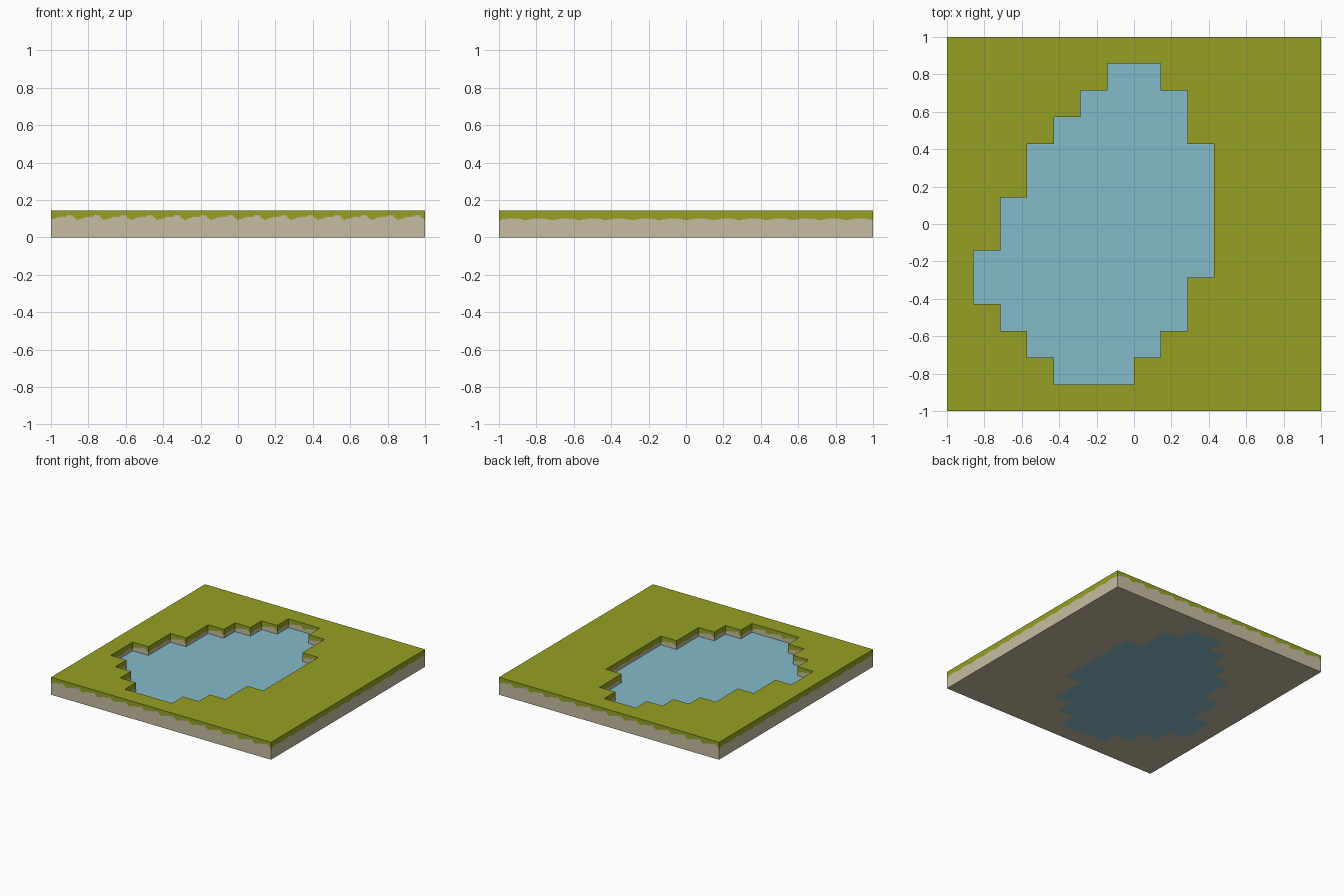
import bpy, bmesh

if "Cube" in bpy.data.objects:
    bpy.data.objects.remove(bpy.data.objects["Cube"])

N = 14                 # tiles per side
S = 2.0 / N            # tile size
TOP = 0.143            # grass height
WATER = 0.071          # water level

# Pond extent (first tile, end tile) for each row, counted from the centre
POND = {-6: (-3, 0), -5: (-4, 1), -4: (-5, 2), -3: (-6, 2), -2: (-6, 3),
        -1: (-5, 3), 0: (-5, 3), 1: (-4, 3), 2: (-4, 3), 3: (-3, 2),
        4: (-2, 2), 5: (-1, 1)}

# Lower edge of the overhanging grass across one tile
FRINGE_Y = [.090, .100, .097, .107, .103, .111, .108, .112, .107, .115,
            .121, .117, .119, .104, .100, .090]
FRINGE_X = [.092, .092, .098, .096, .101, .099, .102, .102, .099, .101,
            .097, .098, .092, .092]


def material(name, rgb):
    m = bpy.data.materials.new(name)
    m.diffuse_color = (*rgb, 1)
    m.use_nodes = True
    m.node_tree.nodes["Principled BSDF"].inputs["Base Color"].default_value = m.diffuse_color
    return m


grass = material("grass_green", (0.305, 0.352, 0.017))
soil = material("soil_beige", (0.565, 0.505, 0.355))
water = material("water_blue", (0.235, 0.495, 0.590))


def is_pond(i, j):
    a, b = POND.get(j, (0, 0))
    return a <= i < b


def is_land(i, j):
    return -7 <= i < 7 and -7 <= j < 7 and not is_pond(i, j)


def quad(bm, pts, mat=0):
    bm.faces.new([bm.verts.new(p) for p in pts]).material_index = mat


def tile(bm, i, j, z, up, mat=0):
    pts = [(i, j), (i + 1, j), (i + 1, j + 1), (i, j + 1)]
    quad(bm, [(x * S, y * S, z) for x, y in (pts if up else pts[::-1])], mat)


def wall(bm, a, b, z0, fringe):
    """Vertical tile side from a to b: soil below the fringe, grass above."""
    n = len(fringe) - 1

    def at(k, z):
        t = k / n
        return ((a[0] + (b[0] - a[0]) * t) * S, (a[1] + (b[1] - a[1]) * t) * S, z)
    for k in range(n):
        f, g = fringe[k], fringe[k + 1]
        quad(bm, [at(k, z0), at(k + 1, z0), at(k + 1, g), at(k, f)], 1)
        quad(bm, [at(k, f), at(k + 1, g), at(k + 1, TOP), at(k, TOP)], 0)


def finish(bm, name, mats):
    bmesh.ops.remove_doubles(bm, verts=bm.verts, dist=1e-5)
    me = bpy.data.meshes.new(name)
    bm.to_mesh(me)
    bm.free()
    for m in mats:
        me.materials.append(m)
    bpy.context.collection.objects.link(bpy.data.objects.new(name, me))


land_bm, pond_bm = bmesh.new(), bmesh.new()
for j in range(-7, 7):
    for i in range(-7, 7):
        if is_pond(i, j):
            # Water surface and its underside
            tile(pond_bm, i, j, WATER, True)
            tile(pond_bm, i, j, 0, False)
            continue
        # Grass top and soil underside
        tile(land_bm, i, j, TOP, True, 0)
        tile(land_bm, i, j, 0, False, 1)
        # Outer sides and pond banks
        c = [(i, j), (i + 1, j), (i + 1, j + 1), (i, j + 1)]
        for k, (dx, dy) in enumerate([(0, -1), (1, 0), (0, 1), (-1, 0)]):
            if not is_land(i + dx, j + dy):
                z0 = WATER if is_pond(i + dx, j + dy) else 0
                wall(land_bm, c[k], c[(k + 1) % 4], z0, FRINGE_Y if dy else FRINGE_X)

finish(land_bm, "land", [grass, soil])
finish(pond_bm, "pond_water", [water])
